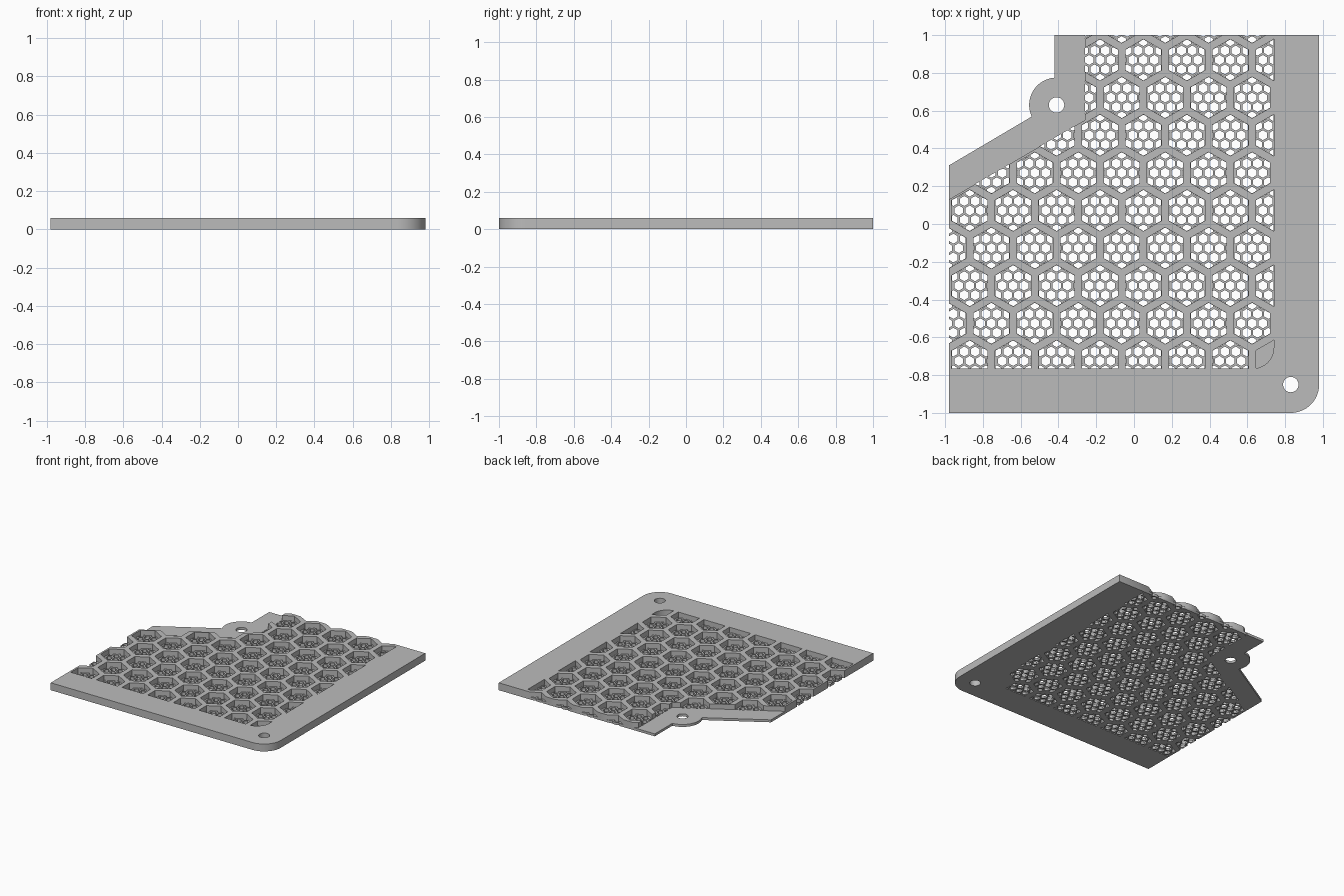
import bpy, bmesh, math
from mathutils import Vector

cube = bpy.data.objects.get("Cube")
if cube:
    bpy.data.objects.remove(cube, do_unlink=True)

TOP, FLOOR = 0.06, 0.02        # full height, thin floor height
PITCH, WALL = 0.23, 0.04       # large honeycomb
FINE, FINE_GAP = PITCH / 4, 0.012   # small honeycomb in the floor
ROW = math.sqrt(3) / 2
BEND = (-0.26, 0.55)           # where the thin flange turns
FLANGE_END = (-0.98, 0.13)


def arc(cx, cy, r, start, end, steps=24):
    angles = [math.radians(start + (end - start) * i / steps) for i in range(steps + 1)]
    return [(cx + r * math.cos(a), cy + r * math.sin(a)) for a in angles]


def hexagon(cx, cy, flat_width):
    return arc(cx, cy, flat_width / 2 / ROW, 30, 330, 5)


def clip(poly, a, b):
    """Keep the part of a convex polygon left of the line a-b."""
    def side(p):
        return (b[0] - a[0]) * (p[1] - a[1]) - (b[1] - a[1]) * (p[0] - a[0])
    out = []
    for p, q in zip(poly, poly[1:] + poly[:1]):
        sp, sq = side(p), side(q)
        if sp >= 0:
            out.append(p)
        if sp * sq < 0:
            t = sp / (sp - sq)
            out.append((p[0] + (q[0] - p[0]) * t, p[1] + (q[1] - p[1]) * t))
    return out


def clip_to(poly, region):
    for a, b in zip(region, region[1:] + region[:1]):
        poly = clip(poly, a, b)
    return poly


def area(poly):
    return sum(p[0] * q[1] - q[0] * p[1] for p, q in zip(poly, poly[1:] + poly[:1])) / 2


def prisms(name, outlines, z0, z1):
    bm = bmesh.new()
    for outline in outlines:
        low = [bm.verts.new((x, y, z0)) for x, y in outline]
        high = [bm.verts.new((x, y, z1)) for x, y in outline]
        bm.faces.new(low[::-1])
        bm.faces.new(high)
        for i in range(len(low)):
            j = (i + 1) % len(low)
            bm.faces.new((low[i], low[j], high[j], high[i]))
    mesh = bpy.data.meshes.new(name)
    bm.to_mesh(mesh)
    bm.free()
    obj = bpy.data.objects.new(name, mesh)
    bpy.context.collection.objects.link(obj)
    return obj


def cut(target, cutter):
    cutter.hide_render = True
    mod = target.modifiers.new("cut", 'BOOLEAN')
    mod.operation, mod.solver, mod.object = 'DIFFERENCE', 'EXACT', cutter
    bpy.context.view_layer.objects.active = target
    bpy.ops.object.modifier_apply(modifier=mod.name)
    bpy.data.objects.remove(cutter, do_unlink=True)


# Plate outline with a rounded corner and a round mounting tab
plate = prisms("grille_plate", [
    [(-0.98, -1)] + arc(0.83, -0.85, 0.15, -90, 0)
    + [(0.98, 1), (-0.42, 1)] + arc(-0.41, 0.63, 0.145, 94, 205) + [(-0.98, 0.31)]
], 0, TOP)

# Lower the flange along the slanted side
cut(plate, prisms("flange_cutter", [
    [FLANGE_END, BEND, (BEND[0], 1.2), (-1.2, 1.2), (-1.2, FLANGE_END[1])]
], FLOOR, 0.1))

# Inside of the frame, rounded at one corner
inside = [(-1.3, -0.765)] + arc(0.63, -0.655, 0.11, -90, 0, 10) + [(0.74, 1.3), (-1.3, 1.3)]

cells, holes = [], []
for j in range(10):
    for i in range(8):
        cx = 0.74 - PITCH * (i + 0.5 * (j % 2))
        cy = -0.725 + PITCH * ROW * j
        cell = clip_to(hexagon(cx, cy, PITCH - WALL), inside)
        if len(cell) < 3 or area(cell) < 1e-4:
            continue
        cells.append(cell)
        if i == 0 and j == 0:
            continue           # the corner pocket stays solid below
        # Small holes stay just inside their cell
        limit = clip_to(hexagon(cx, cy, PITCH - WALL - 0.002),
                        [(x - 0.001, y + 0.001) for x, y in inside])
        for v in range(-2, 3):
            for u in range(-2, 3):
                hx = cx + FINE * (u + 0.5 * (v % 2))
                hy = cy + FINE * ROW * v
                hole = clip_to(hexagon(hx, hy, FINE - FINE_GAP), limit)
                if hy > BEND[1]:
                    hole = clip(hole, (BEND[0], 2), BEND)
                else:
                    hole = clip(hole, BEND, FLANGE_END)
                if len(hole) > 2 and area(hole) > 4e-5:
                    holes.append(hole)

# Mounting holes
for mx, my in ((0.83, -0.85), (-0.41, 0.63)):
    holes.append(arc(mx, my, 0.041, 0, 345, 23))

cut(plate, prisms("cell_cutter", cells, FLOOR + 0.0005, 0.1))
cut(plate, prisms("hole_cutter", holes, -0.05, 0.12))

# Single grey material
grey = bpy.data.materials.new("plain_grey")
grey.use_nodes = True
colour = (0.5, 0.5, 0.5, 1)
grey.diffuse_color = colour
grey.node_tree.nodes["Principled BSDF"].inputs["Base Color"].default_value = colour
plate.data.materials.clear()
plate.data.materials.append(grey)
for poly in plate.data.polygons:
    poly.material_index = 0

bpy.ops.object.select_all(action='DESELECT')
plate.select_set(True)
bpy.context.view_layer.objects.active = plate
bpy.ops.object.shade_smooth_by_angle(angle=math.radians(30))
